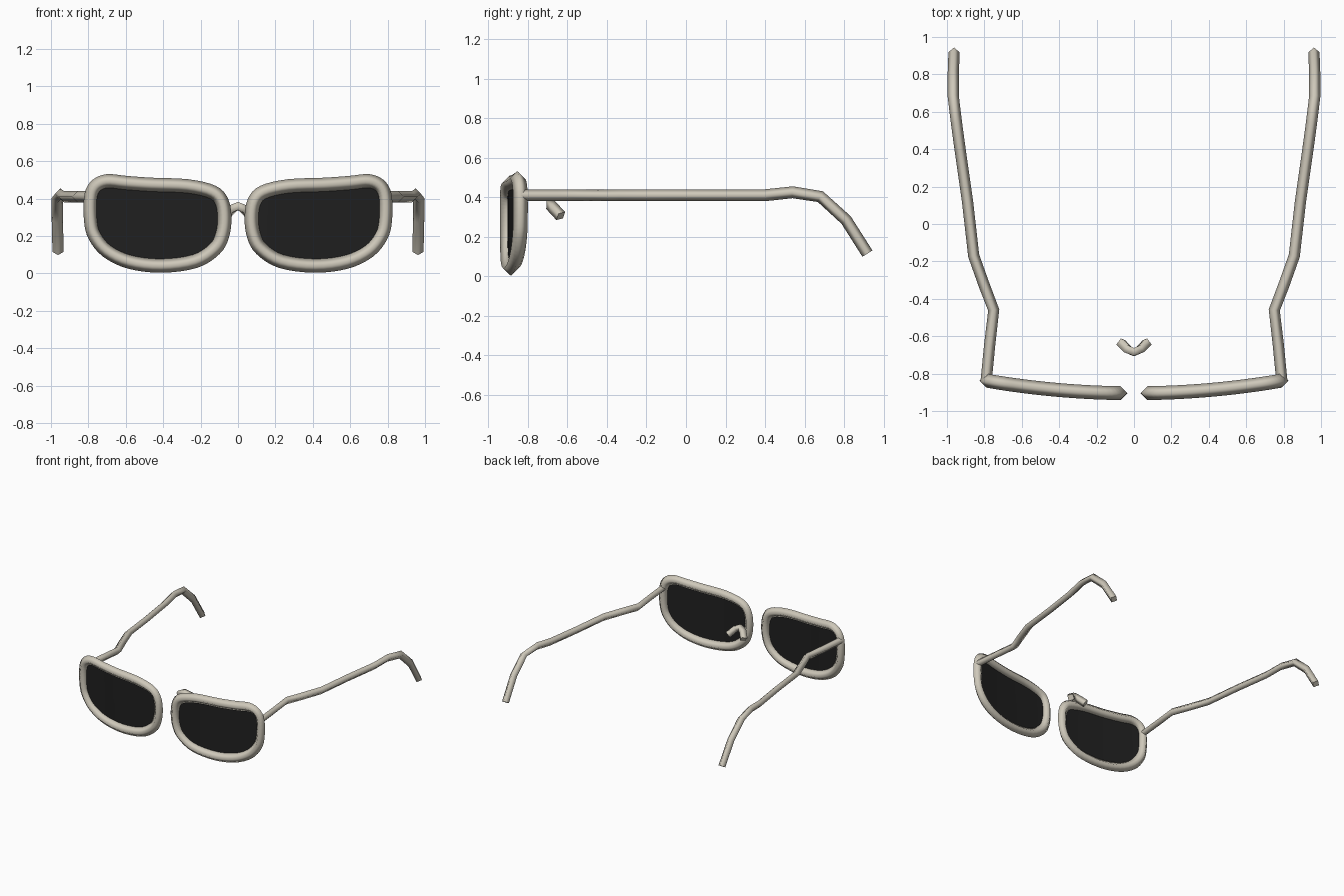
import bpy, bmesh
from mathutils import Vector

if "Cube" in bpy.data.objects:
    bpy.data.objects.remove(bpy.data.objects["Cube"], do_unlink=True)


def make_material(name, rgb, roughness):
    m = bpy.data.materials.new(name)
    m.use_nodes = True
    m.diffuse_color = (*rgb, 1)
    node = m.node_tree.nodes["Principled BSDF"]
    node.inputs["Base Color"].default_value = (*rgb, 1)
    node.inputs["Roughness"].default_value = roughness
    return m


CREAM = make_material("warm cream", (0.62, 0.58, 0.49), 0.5)
DARK = make_material("dark tint", (0.014, 0.014, 0.014), 0.5)


def finish(bm, name, material):
    bmesh.ops.recalc_face_normals(bm, faces=bm.faces)
    mesh = bpy.data.meshes.new(name)
    bm.to_mesh(mesh)
    bm.free()
    mesh.materials.append(material)
    obj = bpy.data.objects.new(name, mesh)
    bpy.context.collection.objects.link(obj)
    return obj


def smooth_loop(points, steps):
    """Closed Catmull-Rom curve through the given points."""
    out, n = [], len(points)
    for i in range(n):
        a, b, c, d = (Vector(points[(i + k) % n]) for k in (-1, 0, 1, 2))
        for s in range(steps):
            t = s / steps
            out.append(0.5 * (2 * b + (c - a) * t + (2 * a - 5 * b + 4 * c - d) * t ** 2
                              + (3 * b - a - 3 * c + d) * t ** 3))
    return out


def tube(name, path, radius, ref, closed=False):
    """Four-sided smooth-shaded rod along a path, one corner turned to ref."""
    bm = bmesh.new()
    path, n, rings = [Vector(p) for p in path], len(path), []
    for i, p in enumerate(path):
        before = path[i - 1] if closed or i > 0 else p
        after = path[(i + 1) % n] if closed or i < n - 1 else p
        tangent = ((after - p).normalized() + (p - before).normalized()).normalized()
        u = Vector(ref)
        u = (u - tangent * u.dot(tangent)).normalized() * radius
        v = tangent.cross(u)
        rings.append([bm.verts.new(p + o) for o in (u, v, -u, -v)])
    for i in range(n if closed else n - 1):
        a, b = rings[i], rings[(i + 1) % n]
        for k in range(4):
            j = (k + 1) % 4
            bm.faces.new((a[k], a[j], b[j], b[k])).smooth = True
    if not closed:
        for ring in (rings[0], rings[-1]):
            for edge in bm.faces.new(ring).edges:
                edge.smooth = False
    return finish(bm, name, CREAM)


def bend(x):
    """Depth of the wrapped front at a distance from the middle."""
    return -0.905 + 0.108 * x * x


# Outline of one lens, seen from the front (x, z)
OUTLINE = [(0.072, 0.29), (0.085, 0.38), (0.135, 0.435), (0.27, 0.467), (0.46, 0.475),
           (0.6, 0.485), (0.70, 0.494), (0.762, 0.465), (0.787, 0.40), (0.786, 0.28),
           (0.765, 0.20), (0.70, 0.12), (0.58, 0.062), (0.41, 0.041), (0.23, 0.065),
           (0.125, 0.13), (0.085, 0.2)]

# Side arm, from the hinge to the ear tip
ARM = [(0.79, -0.835, 0.41), (0.772, -0.65, 0.41), (0.75, -0.46, 0.41), (0.80, -0.33, 0.41),
       (0.857, -0.17, 0.41), (0.89, 0.12, 0.41), (0.93, 0.40, 0.41), (0.949, 0.54, 0.425),
       (0.966, 0.68, 0.403), (0.966, 0.81, 0.285), (0.962, 0.918, 0.115)]

for side, label in ((1, "left"), (-1, "right")):
    rim = smooth_loop(OUTLINE, 4)
    tube(label + "_rim", [(side * p.x, bend(p.x), p.y) for p in rim],
         0.037, (0, 1, 0), closed=True)
    tube(label + "_arm", [(side * x, y, z) for x, y, z in ARM], 0.03, (1, 0, 0))

    # Flat lens sliced into strips, then wrapped to the bend
    bm = bmesh.new()
    bm.faces.new([bm.verts.new((p.x, 0, p.y)) for p in rim])
    for i in range(1, 10):
        bmesh.ops.bisect_plane(bm, geom=bm.verts[:] + bm.edges[:] + bm.faces[:],
                               plane_co=(0.07 + i * 0.072, 0, 0), plane_no=(1, 0, 0))
    for v in bm.verts:
        v.co = (side * v.co.x, bend(v.co.x), v.co.z)
    for f in bm.faces:
        f.smooth = True
    finish(bm, label + "_lens", DARK)

# Small arched bridge, tilted back
tube("nose_bridge", [(-0.07, -0.634, 0.305), (-0.035, -0.67, 0.344), (0, -0.685, 0.36),
                     (0.035, -0.67, 0.344), (0.07, -0.634, 0.305)],
     0.03, (0, 0.75, 0.66))
